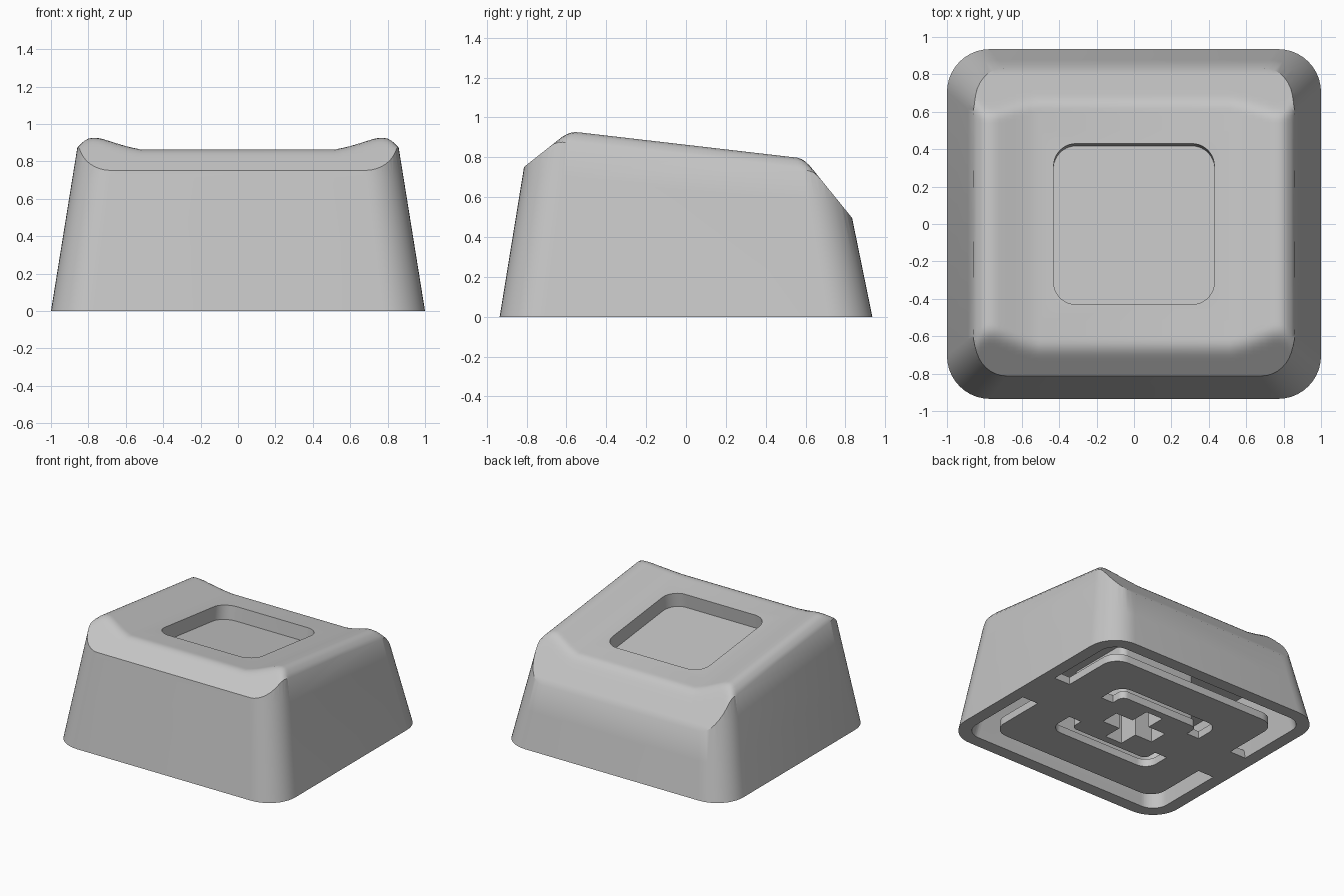
import bpy
import bmesh
from math import cos, sin, pi, radians

cube = bpy.data.objects.get("Cube")
if cube:
    bpy.data.objects.remove(cube, do_unlink=True)

GREY = (0.56, 0.56, 0.56, 1)
grey = bpy.data.materials.new("grey_plastic")
grey.use_nodes = True
grey.diffuse_color = GREY
for node in grey.node_tree.nodes:
    if node.type == 'BSDF_PRINCIPLED':
        node.inputs["Base Color"].default_value = GREY

TILT = 0.116      # backward fall of the top
DISH = 0.79       # height of the dish at the centre


def rounded(hx, hy, r, z=0.0, steps=10):
    """Rounded rectangle outline; r = 0 gives a plain one."""
    steps = steps if r else 0
    pts = []
    for k, (sx, sy) in enumerate([(1, 1), (-1, 1), (-1, -1), (1, -1)]):
        for i in range(steps + 1):
            a = (k + i / max(steps, 1)) * pi / 2
            pts.append((sx * (hx - r) + r * cos(a), sy * (hy - r) + r * sin(a), z))
    return pts


def loft(name, rings):
    """Closed solid through outlines with equal point counts."""
    bm = bmesh.new()
    rows = [[bm.verts.new(p) for p in ring] for ring in rings]
    n = len(rows[0])
    for a, b in zip(rows, rows[1:]):
        for i in range(n):
            j = (i + 1) % n
            bm.faces.new((a[i], a[j], b[j], b[i]))
    bm.faces.new(rows[0][::-1])
    bm.faces.new(rows[-1])
    bmesh.ops.triangulate(bm, faces=bm.faces[:])
    bmesh.ops.recalc_face_normals(bm, faces=bm.faces[:])
    mesh = bpy.data.meshes.new(name)
    bm.to_mesh(mesh)
    bm.free()
    mesh.materials.append(grey)
    obj = bpy.data.objects.new(name, mesh)
    bpy.context.collection.objects.link(obj)
    return obj


def prism(name, hx, hy, r, z0, z1):
    return loft(name, [rounded(hx, hy, r, z) for z in (z0, z1)])


helpers = []


def combine(obj, other, operation='DIFFERENCE'):
    mod = obj.modifiers.new("combine", 'BOOLEAN')
    mod.operation = operation
    mod.solver = 'EXACT'
    mod.object = other
    bpy.context.view_layer.objects.active = obj
    bpy.ops.object.modifier_apply(modifier=mod.name)
    other.hide_render = True
    if other not in helpers:
        helpers.append(other)


# Tapered outer shell, run on past the top so it can be trimmed
base = rounded(1.0, 0.935, 0.23)
top = [(x, y, 0.8 - TILT * y) for x, y, _ in rounded(0.86, 0.79, 0.2)]
body = loft("keycap_body", [
    [tuple(p + t * (q - p) for p, q in zip(a, b)) for a, b in zip(base, top)]
    for t in (0, 0.4, 0.8, 1.2)])

# Half profile of the dish: flat centre, raised side rims, rolled edges
rim = [(0.51, 0), (0.56, 0.011), (0.6, 0.022), (0.64, 0.036), (0.68, 0.05),
       (0.72, 0.064), (0.745, 0.071), (0.775, 0.073), (0.8, 0.068),
       (0.82, 0.056), (0.84, 0.037), (0.86, 0.012), (1.05, -0.25)]
profile = [(-x, d) for x, d in reversed(rim)] + rim


def soft_min(a, b, k=0.04):
    h = max(k - abs(a - b), 0) / k
    return min(a, b) - h * h * k / 4


def height(d, y):
    crown = DISH + d - TILT * y
    front = 0.75 + 0.79 * (y + 0.815)
    back = 0.5 - 1.235 * (y - 0.83)
    return soft_min(soft_min(crown, front), back)


# Trim the top with the dished and chamfered form
stations = [-1.0, -0.8] + [-0.74 + 0.02 * i for i in range(12)]
stations += [-0.3, 0, 0.3] + [0.5 + 0.02 * i for i in range(12)] + [0.8, 1.0]
crown_form = loft("crown_form", [
    [(-1.05, y, -0.5)] + [(x, y, height(d, y)) for x, d in profile] + [(1.05, y, -0.5)]
    for y in stations])
combine(body, crown_form, 'INTERSECT')

# Shallow pocket sunk square to the tilted top
outline = rounded(0.43, 0.43, 0.12)
pocket = loft("pocket_form", [
    [(x, y + TILT * s, DISH - TILT * y + s) for x, y, _ in outline]
    for s in (-0.11, 0.15)])
combine(body, pocket)

# Hollow underside
cavity = loft("cavity_form", [rounded(0.91, 0.845, 0.13, -0.05),
                              rounded(0.82, 0.75, 0.12, 0.45)])
combine(body, cavity)

# Thin bottom plate, bridged to the side walls
plate = prism("bottom_plate", 0.76, 0.69, 0.13, 0, 0.06)
combine(plate, prism("bridge_form", 0.905, 0.18, 0, 0, 0.06), 'UNION')

# Two C-shaped slots around the stem
slots = prism("slot_form", 0.46, 0.4, 0.1, -0.05, 0.12)
combine(slots, prism("slot_core", 0.35, 0.29, 0.05, -0.1, 0.2))
combine(slots, prism("slot_gap", 0.6, 0.18, 0, -0.1, 0.2))
combine(plate, slots)

# Stem with a cross-shaped socket
stem = prism("stem", 0.34, 0.28, 0.05, 0.04, 0.47)
for hx, hy in ((0.23, 0.075), (0.075, 0.23)):
    arm = prism("socket_arm", hx, hy, 0, -0.05, 0.4)
    combine(plate, arm)
    combine(stem, arm)

for obj in helpers:
    bpy.data.objects.remove(obj, do_unlink=True)

for obj in (body, plate, stem):
    bpy.ops.object.select_all(action='DESELECT')
    obj.select_set(True)
    bpy.context.view_layer.objects.active = obj
    bpy.ops.object.shade_smooth_by_angle(angle=radians(30))
